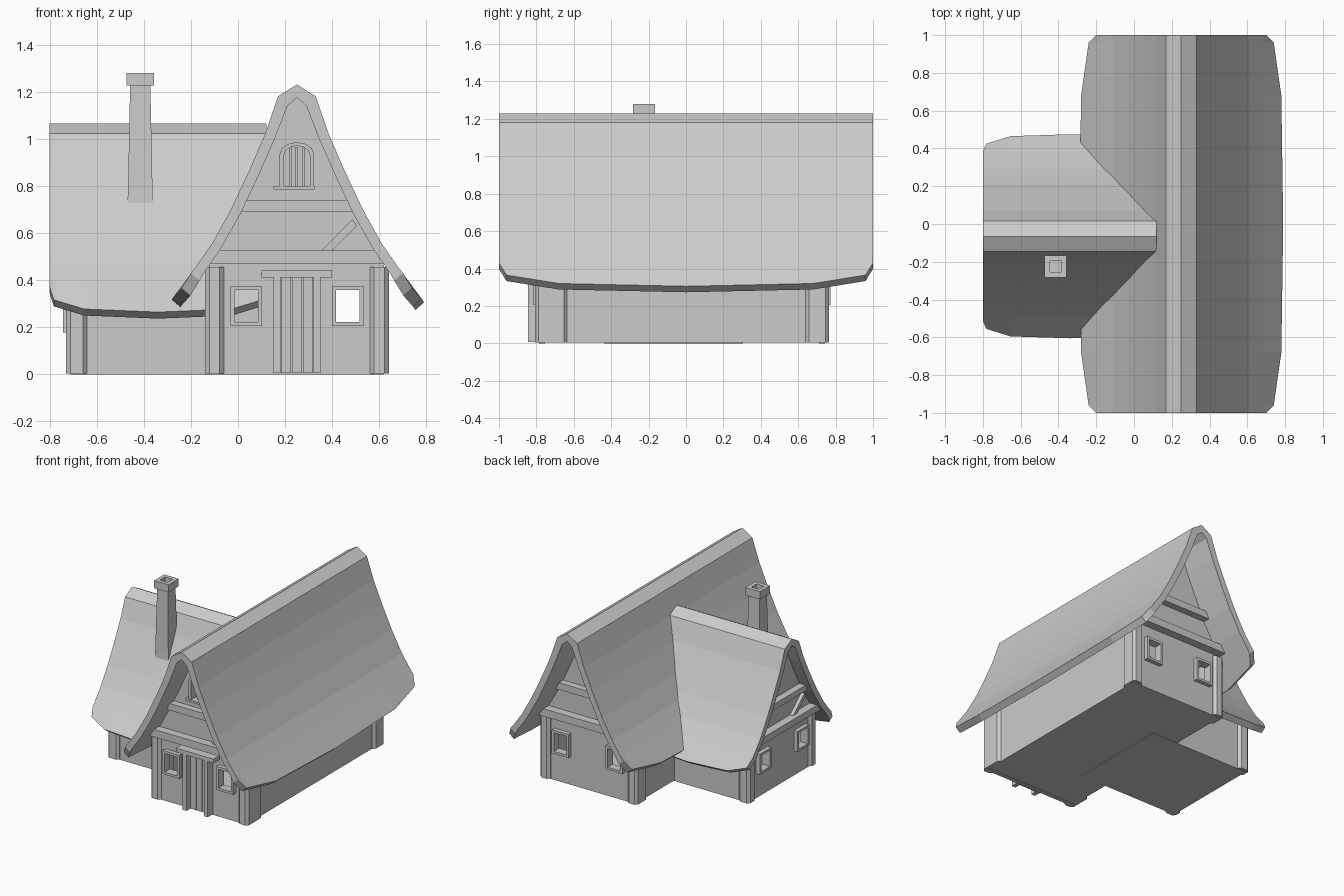
import bpy, bmesh, math
from mathutils import Matrix

if "Cube" in bpy.data.objects:
    bpy.data.objects.remove(bpy.data.objects["Cube"])

# Each wing is modelled in a local frame: x across, front gable at -y, then placed
MAIN = Matrix.Translation((0.25, 0, 0))
SIDE = (Matrix.Translation((-0.34, -0.065, 0)) @ Matrix.Rotation(-math.pi / 2, 4, 'Z')
        @ Matrix.Diagonal((1, 1, 0.866, 1)))

OUTER = [(0, 1.23), (.08, 1.18), (.135, 1.02), (.20, .87), (.28, .70), (.36, .555), (.43, .455)]
INNER = [(0, 1.175), (.04, 1.14), (.094, 1.0), (.16, .85), (.24, .68), (.325, .53), (.395, .43)]


def finish(name, bm, M):
    bmesh.ops.recalc_face_normals(bm, faces=bm.faces[:])
    me = bpy.data.meshes.new(name)
    bm.to_mesh(me)
    bm.free()
    me.transform(M)
    ob = bpy.data.objects.new(name, me)
    bpy.context.collection.objects.link(ob)
    return ob


def loft(name, rows, M, caps=True):
    """Join closed point rings into a tube."""
    bm = bmesh.new()
    rings = [[bm.verts.new(p) for p in r] for r in rows]
    n = len(rings[0])
    for a, b in zip(rings, rings[1:]):
        for i in range(n):
            bm.faces.new((a[i], a[(i + 1) % n], b[(i + 1) % n], b[i]))
    if caps == 'strip':      # ring is an outer run followed by a reversed inner run
        for r in (rings[0], rings[-1]):
            for i in range(n // 2 - 1):
                bm.faces.new((r[i], r[i + 1], r[n - 2 - i], r[n - 1 - i]))
    elif caps == 'loop':
        for i in range(n):
            bm.faces.new((rings[0][i], rings[0][(i + 1) % n],
                          rings[-1][(i + 1) % n], rings[-1][i]))
    elif caps:
        bm.faces.new(rings[0])
        bm.faces.new(rings[-1])
    return finish(name, bm, M)


def prism(name, pts, y0, y1, M):
    return loft(name, [[(x, y, z) for x, z in pts] for y in (y0, y1)], M)


def rect(x0, x1, z0, z1):
    return [(x0, z0), (x1, z0), (x1, z1), (x0, z1)]


def mirrored(half):
    return [(-x, z) for x, z in reversed(half) if x > 0] + half


def frame(name, outer, inner, y0, y1, M):
    """Picture frame between two matching outlines."""
    def at(pts, y):
        return [(x, y, z) for x, z in pts]
    return loft(name, [at(inner, y1), at(outer, y1), at(outer, y0), at(inner, y0)], M, 'loop')


def cut(ob, cutter):
    m = ob.modifiers.new("opening", 'BOOLEAN')
    m.operation, m.solver, m.object = 'DIFFERENCE', 'EXACT', cutter
    bpy.context.view_layer.objects.active = ob
    bpy.ops.object.modifier_apply(modifier=m.name)
    bpy.data.objects.remove(cutter)


def arch(w, z0, zs, rise):
    top = [(w * math.cos(a), zs + rise * math.sin(a)) for a in
           [math.pi * i / 6 for i in range(7)]]
    return [(-w, z0), (w, z0)] + top


def inner_x(z):
    for (x0, z0), (x1, z1) in zip(INNER, INNER[1:]):
        if z1 <= z <= z0:
            return x0 + (x1 - x0) * (z0 - z) / (z0 - z1)
    return INNER[-1][0]


def roof(name, k, M):
    """Curved roof slab whose eave lifts towards both ends."""
    tips = [(1, .45, .43), (.96, .49, .365), (.68, .53, .32), (0, .54, .305)]
    stations = [(-y, x, z) for y, x, z in tips] + tips[-2::-1]
    rows = []
    for y, x, z in stations:
        run = mirrored(OUTER + [(x, z)])
        under = mirrored(INNER + [(x - .037, z - .032)])
        rows.append([(px, y * k, pz) for px, pz in run + under[::-1]])
    loft(name, rows, M, 'strip')


def gable(name, y, s, M, arched=False):
    """Gable end; s = -1 faces front, +1 faces back. y is the wall face."""
    half = [(x + .012, z) for x, z in INNER[1:-1]]
    pts = mirrored([(0, INNER[0][1] + .01)] + half + [(.37, .475), (.37, 0)])
    wall = prism(name + "_wall", pts, y, y - s * .03, M)
    for i, cx in enumerate((-.215, .215)):
        hole = rect(cx - .05, cx + .05, .222, .357)
        cut(wall, prism("cutter", hole, y + s * .1, y - s * .1, M))
        frame(f"{name}_window_frame_{i}", rect(cx - .067, cx + .067, .205, .375), hole,
              y + s * .03, y - s * .005, M)
    if arched:
        hole = arch(.055, .80, .93, .04)
        cut(wall, prism("cutter", hole, y + s * .1, y - s * .1, M))
        frame(name + "_arched_frame", arch(.073, .79, .935, .05), hole,
              y + s * .03, y - s * .01, M)
        prism(name + "_arched_sill", rect(-.10, .075, .785, .80), y + s * .035, y, M)
        for i in range(3):
            cx = -.027 + .027 * i
            prism(f"{name}_window_bar_{i}", rect(cx - .005, cx + .005, .80, .965),
                  y - s * .008, y - s * .02, M)
    # Cross beams fitted between the roof slopes
    for label, z0, z1, d in (("lower", .47, .525, .06), ("upper", .69, .74, .05)):
        a, b = inner_x(z0) + .005, inner_x(z1) + .005
        prism(f"{name}_{label}_beam", [(-a, z0), (a, z0), (b, z1), (-b, z1)],
              y + s * d, y - s * .01, M)
    # Diagonal brace
    if s < 0:
        prism(name + "_brace", [(.105, .525), (.15, .525), (.255, .63), (.235, .657)],
              y - .025, y, M)


def posts(name, y0, y1, M):
    """Pair of chamfered corner posts."""
    c = .018
    for label, s in (("left", -1), ("right", 1)):
        ring = [(.31 + c, y0), (.39 - c, y0), (.39, y0 + c), (.39, y1 - c),
                (.39 - c, y1), (.31 + c, y1), (.31, y1 - c), (.31, y0 + c)]
        loft(f"{name}_{label}_post", [[(s * x, y, z) for x, y in ring] for z in (.004, .455)], M)


def shell(name, y0, y1, M, z0):
    """Floor plate and two long side walls."""
    prism(name + "_floor", rect(-.37, .37, z0, .02), y0, y1, M)
    for label, s in (("left", -1), ("right", 1)):
        prism(f"{name}_{label}_wall", rect(s * .345, s * .37, z0, .46), y0, y1, M)


# Main house
roof("main_roof", 1.0, MAIN)
shell("main", -.78, .74, MAIN, .004)
gable("front_gable", -.785, -1, MAIN, arched=True)
gable("back_gable", .742, 1, MAIN)
posts("main_front", -.807, -.635, MAIN)
posts("main_back", .64, .764, MAIN)

# Side wing
roof("wing_roof", .46, SIDE)
shell("wing", -.37, .43, SIDE, 0)
gable("wing_gable", -.372, -1, SIDE)
posts("wing", -.39, -.30, SIDE)

# Front door
for i in range(3):
    x = -.07 + i * .0467
    prism(f"door_plank_{i}", rect(x + .002, x + .045, .006, .41), -.80, -.78, MAIN)
for label, x in (("left", -.10), ("right", .07)):
    prism(f"door_{label}_jamb", rect(x, x + .03, .006, .41), -.845, -.78, MAIN)
prism("door_lintel", rect(-.15, .15, .41, .44), -.85, -.78, MAIN)

# Chimney shaft and open cap
C = Matrix.Translation((-.415, -.225, 0))


def square(h, z):
    return [(-h, -h, z), (h, -h, z), (h, h, z), (-h, h, z)]


loft("chimney_shaft", [square(.057, .66), square(.052, .78), square(.043, 1.228)], C)
loft("chimney_cap", [square(.03, 1.23), square(.058, 1.225), square(.058, 1.28),
                     square(.03, 1.28)], C, 'loop')
